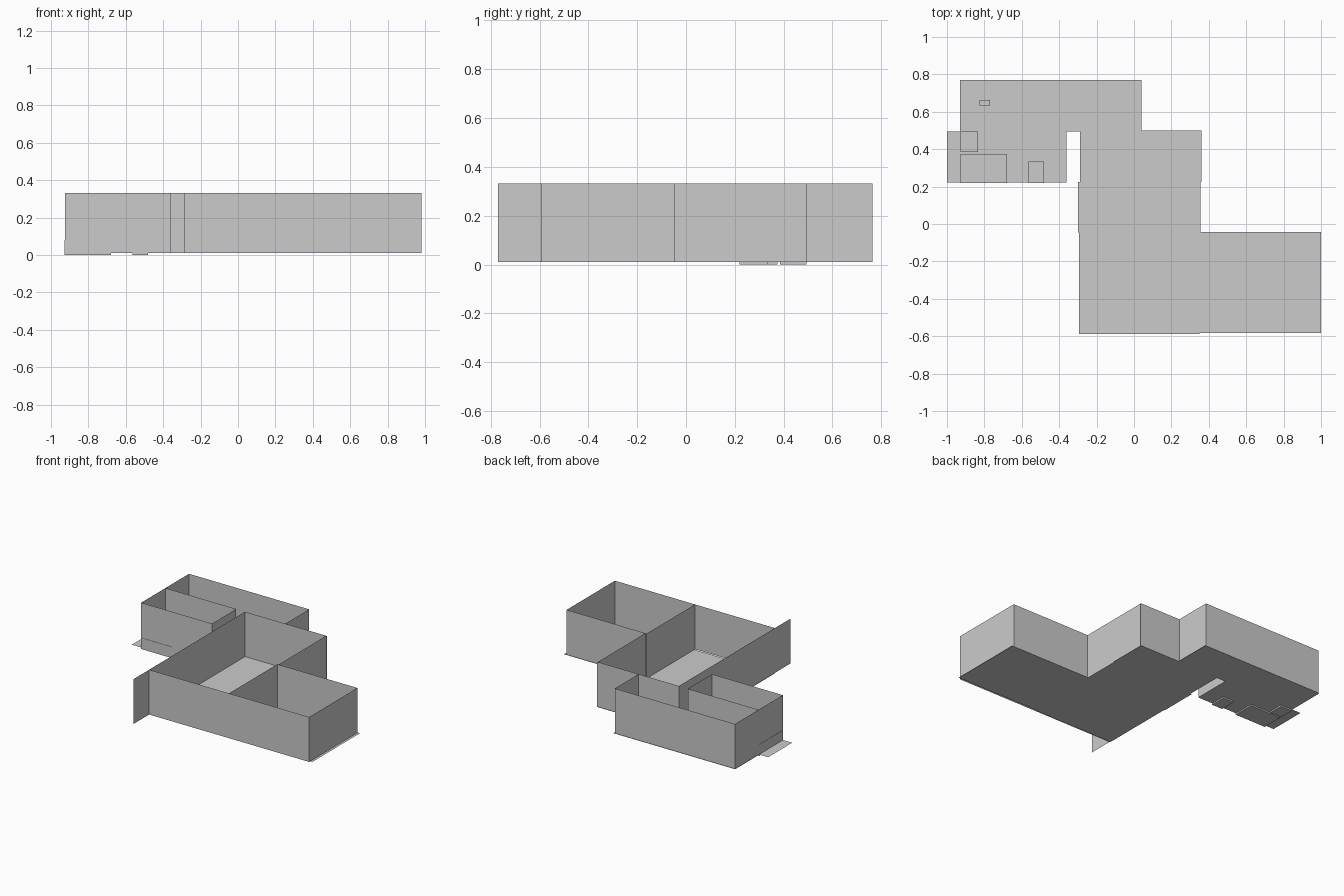
import bpy

if "Cube" in bpy.data.objects:
    bpy.data.objects.remove(bpy.data.objects["Cube"])

Z0, Z1 = 0.01, 0.332   # wall bottom and top


def mesh_object(name, verts, faces):
    me = bpy.data.meshes.new(name)
    me.from_pydata(verts, [], faces)
    ob = bpy.data.objects.new(name, me)
    bpy.context.collection.objects.link(ob)
    return ob


def wall(name, x0, y0, x1, y1):
    """Single-sheet wall standing between two plan points."""
    mesh_object(name, [(x0, y0, Z0), (x1, y1, Z0), (x1, y1, Z1), (x0, y0, Z1)],
                [(0, 1, 2, 3)])


def floor(name, x0, x1, y0, y1, z=Z0):
    """Single-sheet floor slab."""
    mesh_object(name, [(x0, y0, z), (x1, y0, z), (x1, y1, z), (x0, y1, z)],
                [(0, 1, 2, 3)])


def box(name, x0, x1, y0, y1, z0, z1):
    """Low block of furniture."""
    v = [(x, y, z) for z in (z0, z1) for x, y in
         ((x0, y0), (x1, y0), (x1, y1), (x0, y1))]
    mesh_object(name, v, [(3, 2, 1, 0), (4, 5, 6, 7), (0, 1, 5, 4),
                          (1, 2, 6, 5), (2, 3, 7, 6), (3, 0, 4, 7)])


# Floors
floor("back_room_floor", -0.93, 0.04, 0.495, 0.77)
floor("small_room_floor", -1.0, -0.36, 0.222, 0.495)
floor("hall_floor_back", -0.29, 0.36, 0.225, 0.50)
floor("hall_floor_middle", -0.30, 0.355, -0.045, 0.225)
floor("hall_floor_front", -0.295, 0.35, -0.588, -0.045)
floor("side_room_floor", 0.35, 1.0, -0.583, -0.042)

# Walls of the back rooms
wall("back_room_rear_wall", -0.925, 0.765, 0.03, 0.765)
wall("back_room_right_wall", 0.03, 0.765, 0.03, 0.495)
wall("back_left_wall", -0.925, 0.222, -0.925, 0.765)
wall("small_room_front_wall", -0.925, 0.222, -0.362, 0.222)
wall("small_room_rear_wall", -0.925, 0.497, -0.362, 0.497)
wall("small_room_right_wall", -0.362, 0.222, -0.362, 0.497)

# Walls of the hall
wall("hall_left_wall", -0.29, -0.77, -0.29, 0.495)
wall("hall_rear_wall", -0.29, 0.495, 0.36, 0.495)
wall("hall_right_wall", 0.355, -0.048, 0.355, 0.495)
wall("hall_front_wall", -0.29, -0.595, 0.345, -0.595)
wall("divider_wall", 0.345, -0.595, 0.345, -0.045)

# Walls of the side room
wall("side_room_front_wall", 0.345, -0.595, 0.982, -0.595)
wall("side_room_right_wall", 0.982, -0.595, 0.982, -0.047)
wall("side_room_rear_wall", 0.345, -0.047, 0.982, -0.047)

# Low furniture
box("long_block", -0.927, -0.68, 0.22, 0.375, 0.0, 0.08)
box("side_block", -0.927, -0.835, 0.385, 0.494, 0.0, 0.08)
box("front_block", -0.565, -0.48, 0.22, 0.335, 0.0, 0.08)
box("small_block", -0.825, -0.77, 0.633, 0.662, 0.012, 0.06)
